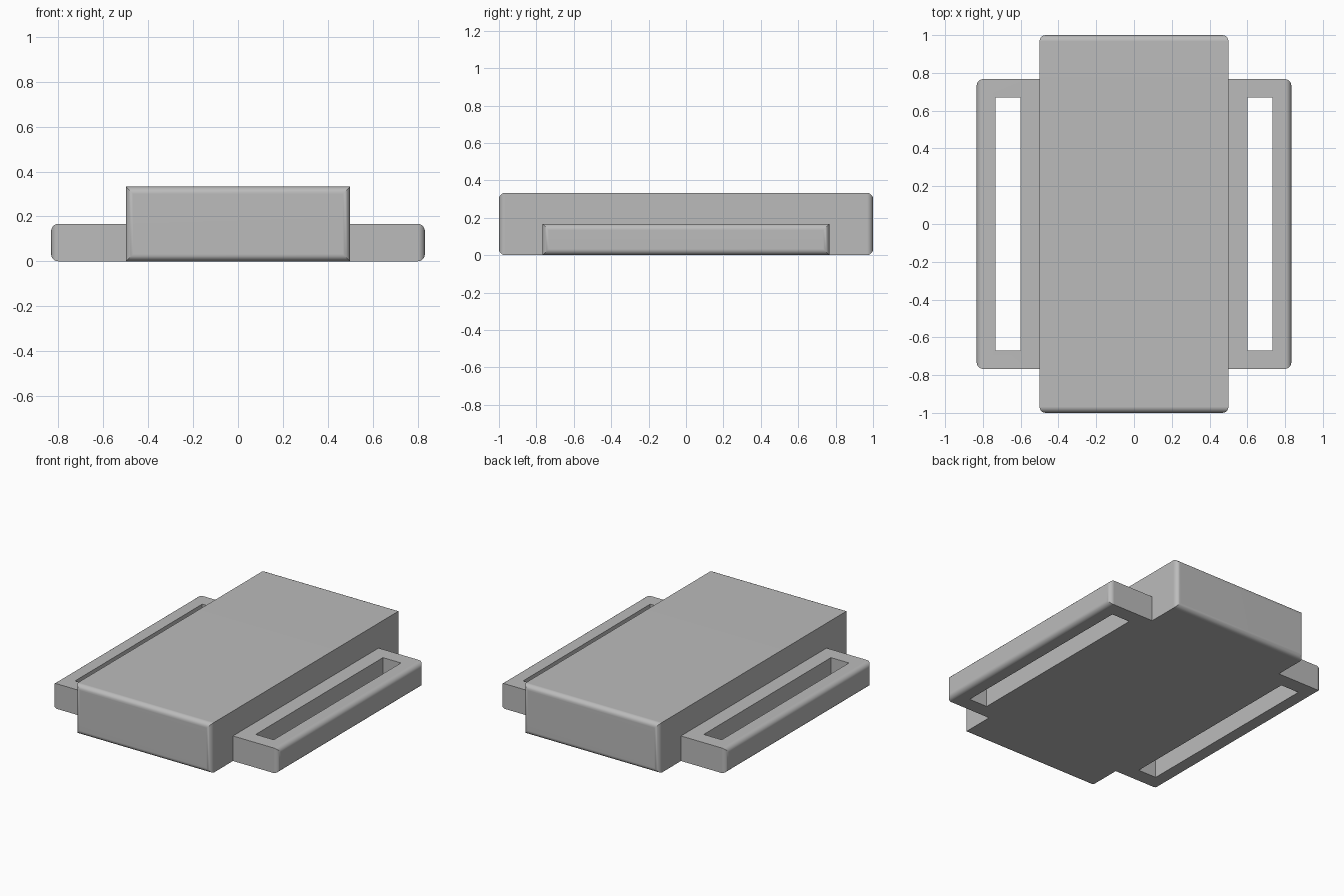
import bpy
import bmesh
import math
from mathutils import Vector

cube = bpy.data.objects.get("Cube")
if cube:
    bpy.data.objects.remove(cube, do_unlink=True)

grey = bpy.data.materials.new("plain_grey")
grey.use_nodes = True
colour = (0.5, 0.5, 0.5, 1)
grey.diffuse_color = colour
grey.node_tree.nodes["Principled BSDF"].inputs["Base Color"].default_value = colour


def box(name, low, high, round_ends=(), radius=0.033):
    """Box between two corners, rounding the rims of faces pointing along round_ends."""
    low, high = Vector(low), Vector(high)
    bm = bmesh.new()
    bmesh.ops.create_cube(bm, size=1)
    for v in bm.verts:
        v.co = (low + high) / 2 + v.co * (high - low)
    bm.normal_update()
    rims = {e for f in bm.faces for e in f.edges
            if any(f.normal.dot(Vector(d)) > 0.9 for d in round_ends)}
    if rims:
        bmesh.ops.bevel(bm, geom=list(rims), offset=radius, segments=5,
                        profile=0.5, affect='EDGES')
    mesh = bpy.data.meshes.new(name)
    bm.to_mesh(mesh)
    bm.free()
    mesh.materials.append(grey)
    obj = bpy.data.objects.new(name, mesh)
    bpy.context.collection.objects.link(obj)
    return obj


def activate(obj):
    bpy.ops.object.select_all(action='DESELECT')
    obj.select_set(True)
    bpy.context.view_layer.objects.active = obj


def smooth(obj):
    """Smooth rounded rims while the large faces stay flat."""
    activate(obj)
    bpy.ops.object.shade_smooth_by_angle(angle=math.radians(30))
    weighted = obj.modifiers.new("flat_faces", 'WEIGHTED_NORMAL')
    weighted.keep_sharp = True


# Main block with rounded front and back rims
smooth(box("main_block", (-0.5, -1, 0), (0.5, 1, 0.333),
           [(0, -1, 0), (0, 1, 0)]))

# Slotted strap loop on each side
for side, sign in (("left", 1), ("right", -1)):
    x0, x1 = sorted((sign * 0.5, sign * 0.833))
    loop = box(side + "_strap_loop", (x0, -0.767, 0), (x1, 0.767, 0.167),
               [(sign, 0, 0)])
    s0, s1 = sorted((sign * 0.6, sign * 0.733))
    cutter = box(side + "_slot_cutter", (s0, -0.67, -0.1), (s1, 0.67, 0.3))
    cutter.hide_render = True
    cut = loop.modifiers.new("slot", 'BOOLEAN')
    cut.operation = 'DIFFERENCE'
    cut.solver = 'EXACT'
    cut.object = cutter
    activate(loop)
    bpy.ops.object.modifier_apply(modifier=cut.name)
    bpy.data.objects.remove(cutter, do_unlink=True)
    smooth(loop)
